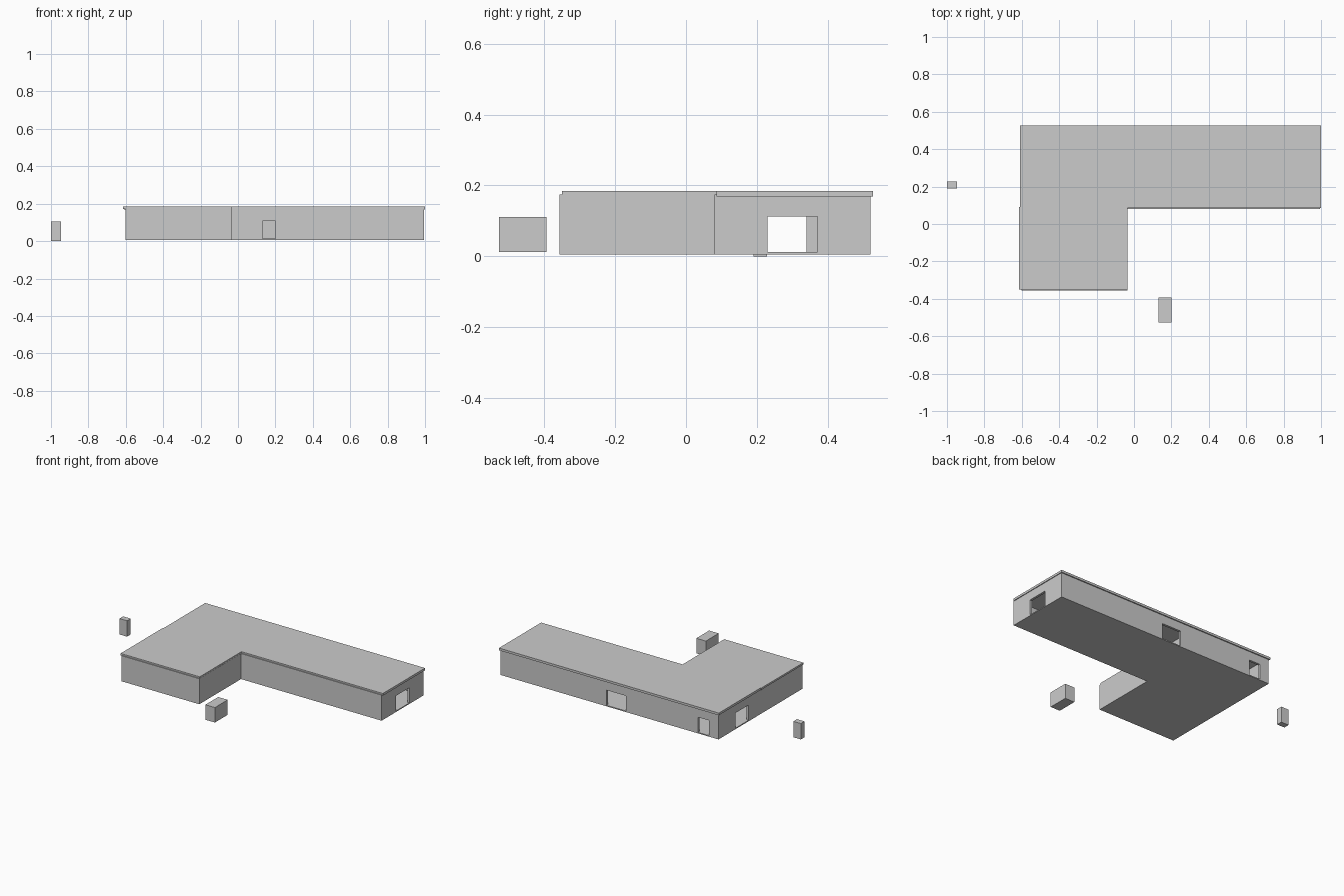
import bpy, bmesh
from mathutils import Vector

if "Cube" in bpy.data.objects:
    bpy.data.objects.remove(bpy.data.objects["Cube"])

T = 0.015                       # wall thickness
Z0, SILL, HEAD, TOP = 0.005, 0.012, 0.112, 0.174


def boxes(name, parts):
    """One object from (x0, x1, y0, y1, z0, z1) boxes."""
    bm = bmesh.new()
    for x0, x1, y0, y1, z0, z1 in parts:
        verts = bmesh.ops.create_cube(bm, size=1)["verts"]
        bmesh.ops.scale(bm, vec=(x1 - x0, y1 - y0, z1 - z0), verts=verts)
        bmesh.ops.translate(bm, verts=verts,
                            vec=Vector((x0 + x1, y0 + y1, z0 + z1)) / 2)
    mesh = bpy.data.meshes.new(name)
    bm.to_mesh(mesh)
    bm.free()
    obj = bpy.data.objects.new(name, mesh)
    bpy.context.collection.objects.link(obj)
    return obj


def wall(name, axis, start, end, side, doors=()):
    """Wall running along an axis, its lower side at 'side', with door gaps."""
    runs, at = [], start
    for d0, d1 in doors:
        runs += [(at, d0, Z0, TOP), (d0, d1, Z0, SILL), (d0, d1, HEAD, TOP)]
        at = d1
    runs.append((at, end, Z0, TOP))
    parts = []
    for a, b, z0, z1 in runs:
        across = (side, side + T)
        parts.append((a, b, *across, z0, z1) if axis == "x" else (*across, a, b, z0, z1))
    return boxes(name, parts)


# plan outline
W, E, M = -0.602, 0.995, -0.034      # west, east, inner corner in x
S, N, K = -0.356, 0.52, 0.08         # south, north, inner corner in y

# outer walls and the partition between the two rooms
wall("back_wall", "x", W, E, N - T, [(-0.534, -0.453), (0.076, 0.216)])
wall("left_wall", "y", S + T, N - T, W, [(0.205, 0.34)])
wall("front_wing_wall", "x", W, M, S)
wall("wing_side_wall", "y", S + T, K, M - T)
wall("front_long_wall", "x", M, E, K)
wall("right_wall", "y", K + T, N - T, E - T, [(0.23, 0.37)])
wall("partition_wall", "y", K, N - T, M - T, [(0.21, 0.37)])

# floor slabs
boxes("wing_floor", [(W + T, M - T, S + T, N - T, Z0, SILL)])
boxes("long_floor", [(M, E - T, K + T, N - T, Z0, SILL)])

# roof slabs, slightly shifted off the walls
boxes("wing_roof", [(-0.614, -0.035, -0.35, 0.09, 0.172, 0.184)])
boxes("long_roof", [(-0.609, 1.0, 0.086, 0.527, 0.169, 0.184)])

# loose blocks beside the building
boxes("side_block", [(-1.0, -0.945, 0.19, 0.228, 0.0, 0.105)])
boxes("front_block", [(0.13, 0.2, -0.527, -0.393, 0.012, 0.111)])
